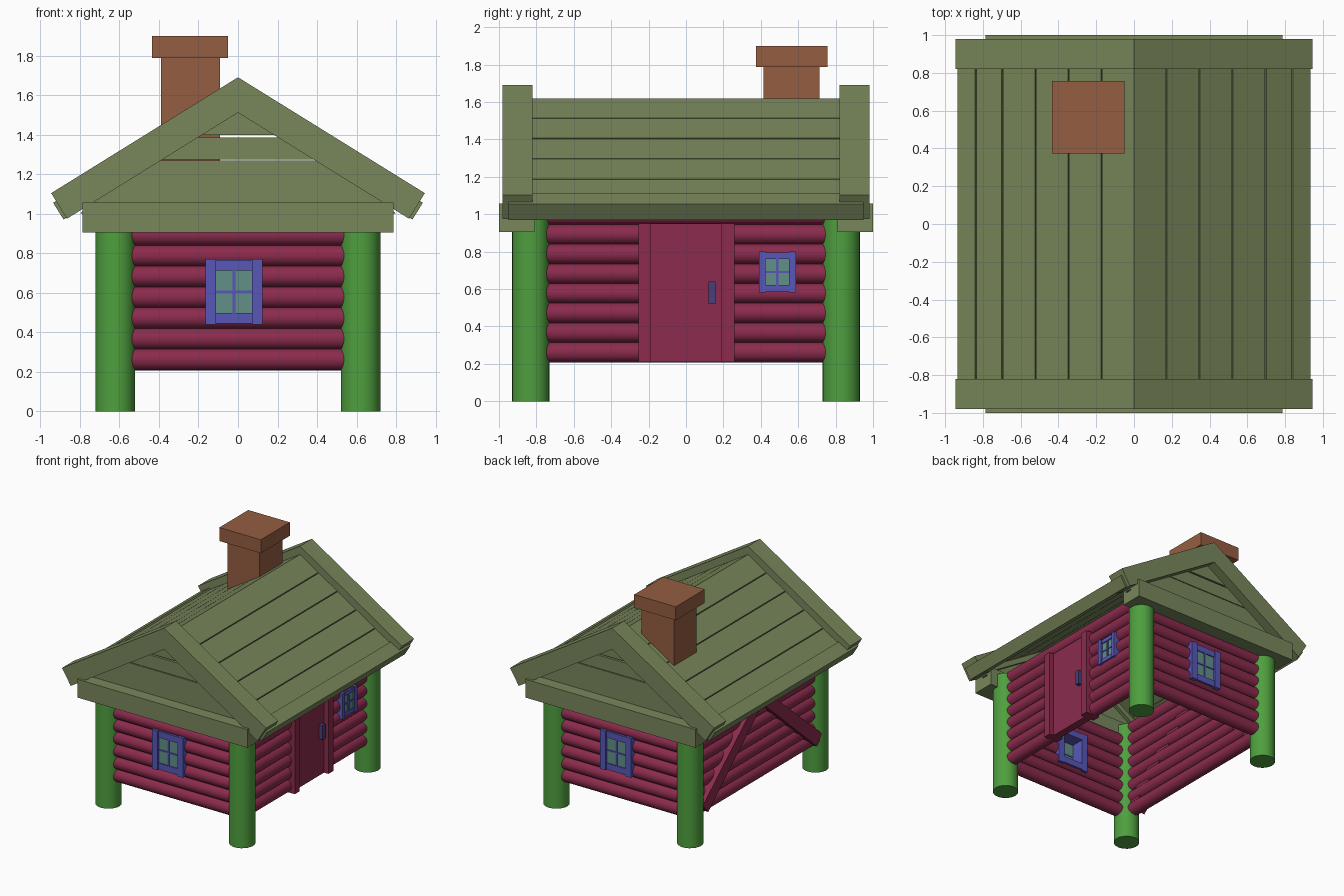
import bpy, bmesh
from math import sin, cos, tan, radians, pi
from mathutils import Matrix

if "Cube" in bpy.data.objects:
    bpy.data.objects.remove(bpy.data.objects["Cube"])


def material(name, r, g, b):
    m = bpy.data.materials.new(name)
    m.diffuse_color = [(c / 255) ** 2.2 for c in (r, g, b)] + [1]
    m.use_nodes = True
    m.node_tree.nodes["Principled BSDF"].inputs["Base Color"].default_value = m.diffuse_color
    return m


OLIVE = material("olive_wood", 120, 134, 91)
GREEN = material("green_post", 80, 158, 65)
RED = material("red_log", 138, 47, 78)
BLUE = material("blue_frame", 88, 88, 182)
NAVY = material("handle_blue", 72, 66, 122)
GLASS = material("glass", 98, 143, 134)
BRICK = material("brick", 148, 94, 68)


def finish(name, bm, mat, rot=0, smooth=False):
    """Turn a bmesh into an object, rotated about z by rot degrees."""
    bmesh.ops.recalc_face_normals(bm, faces=bm.faces)
    bm.transform(Matrix.Rotation(radians(rot), 4, 'Z'))
    me = bpy.data.meshes.new(name)
    bm.to_mesh(me)
    bm.free()
    me.materials.append(mat)
    ob = bpy.data.objects.new(name, me)
    bpy.context.collection.objects.link(ob)
    if smooth:
        for p in me.polygons:
            p.use_smooth = len(p.vertices) == 4
    return ob


def prism(name, pts, y0, y1, mat, rot=0):
    """Extrude an (x, z) outline from y0 to y1."""
    bm = bmesh.new()
    a = [bm.verts.new((x, y0, z)) for x, z in pts]
    b = [bm.verts.new((x, y1, z)) for x, z in pts]
    bm.faces.new(a)
    bm.faces.new(b[::-1])
    n = len(pts)
    for i in range(n):
        j = (i + 1) % n
        bm.faces.new((a[i], b[i], b[j], a[j]))
    return finish(name, bm, mat, rot)


def box(name, x0, x1, y0, y1, z0, z1, mat, rot=0):
    return prism(name, [(x0, z0), (x1, z0), (x1, z1), (x0, z1)], y0, y1, mat, rot)


def cylinder(name, r, length, centre, mat, along_x=False, rot=0):
    bm = bmesh.new()
    bmesh.ops.create_cone(bm, cap_ends=True, segments=24, radius1=r, radius2=r, depth=length)
    if along_x:
        bm.transform(Matrix.Rotation(pi / 2, 4, 'Y'))
    bm.transform(Matrix.Translation(centre))
    return finish(name, bm, mat, rot, True)


# Log walls: each is built facing -y at distance d, then rotated into place
def log_wall(name, half, d, rows, rot, openings=()):
    for i in range(rows):
        z = 0.2625 + 0.105 * i
        cuts = [-half]
        for u0, u1, z0, z1 in openings:
            if z0 < z - 0.04 and z + 0.04 < z1:
                cuts += [u0, u1]
        cuts.append(half)
        for a, b in zip(cuts[::2], cuts[1::2]):
            cylinder(name + "_log", 0.0545, b - a, ((a + b) / 2, -d, z), RED, True, rot)


def window(name, u0, u1, z0, z1, side, rail, d, rot):
    f, back = -d - 0.075, -d + 0.065
    for a, b in ((u0, u0 + side), (u1 - side, u1)):
        box(name + "_side", a, b, f, back, z0, z1, BLUE, rot)
    for a, b in ((z0 + 0.005, z0 + rail), (z1 - rail, z1 - 0.005)):
        box(name + "_rail", u0 + side, u1 - side, f + 0.008, back, a, b, BLUE, rot)
    uc, zc = (u0 + u1) / 2, (z0 + z1) / 2
    box(name + "_glass", u0 + side, u1 - side, -d - 0.058, -d - 0.05, z0 + rail, z1 - rail, GLASS, rot)
    box(name + "_upright_bar", uc - 0.007, uc + 0.007, -d - 0.065, -d - 0.045, z0 + rail, z1 - rail, BLUE, rot)
    box(name + "_cross_bar", u0 + side, u1 - side, -d - 0.064, -d - 0.045, zc - 0.006, zc + 0.006, BLUE, rot)


END_D, SIDE_D = 0.83, 0.62
WIN = (-0.165, 0.125, 0.44, 0.77)
SMALL = (0.39, 0.587, 0.583, 0.80)
DOOR = (-0.24, 0.24, 0.1, 0.96)
for label, rot in (("front", 0), ("back", 180)):
    log_wall(label + "_wall", 0.60, END_D, 7, rot, [WIN])
    window(label + "_window", *WIN, 0.054, 0.058, END_D, rot)
log_wall("right_wall", 0.81, SIDE_D, 8, 90, [DOOR, SMALL])
log_wall("left_wall", 0.81, SIDE_D, 8, -90)
window("side_window", *SMALL, 0.035, 0.038, SIDE_D, 90)

# Door
box("door_panel", -0.19, 0.19, -0.665, -0.60, 0.21, 0.95, RED, 90)
for a, b in ((-0.255, -0.19), (0.19, 0.26)):
    box("door_jamb", a, b, -0.705, -0.575, 0.21, 0.95, RED, 90)
box("door_handle", 0.12, 0.157, -0.70, -0.66, 0.52, 0.64, NAVY, 90)

# Diagonal braces on the left wall
for s in (-1, 1):
    prism("wall_brace", [(s * 0.79, 0.32), (s * 0.72, 0.24), (s * 0.0, 0.87), (s * 0.0, 1.0)],
          -0.71, -0.585, RED, -90)

# Corner posts
for x in (-0.62, 0.62):
    for y in (-0.83, 0.83):
        cylinder("corner_post", 0.1, 1.02, (x, y, 0.51), GREEN)

# Roof: sloped pieces measured down the slope from the ridge
A = radians(31.8)


def slope(name, ridge, t0, t1, thick, y0, y1, s):
    top = [(t * cos(A), ridge - t * sin(A)) for t in (t0, t1)]
    low = [(x - thick * sin(A), z - thick * cos(A)) for x, z in top]
    if t0 == 0:  # plumb cut at the ridge
        low[0] = (0, ridge - thick / cos(A))
    prism(name, [(s * x, z) for x, z in (top[0], top[1], low[1], low[0])], y0, y1, OLIVE)


ROWS, W, GAP = 5, 0.206, 0.007
for s in (-1, 1):
    for i in range(ROWS):
        slope("roof_plank", 1.62, i * W, (i + 1) * W - GAP, 0.05, -0.83, 0.83, s)
    slope("eave_board", 1.635, 0.99, 1.10, 0.10, -0.95, 0.95, s)
    for y0, y1 in ((-0.98, -0.82), (0.82, 0.98)):
        slope("gable_rafter", 1.69, 0, 1.112, 0.152, y0, y1, s)

# Gable ends: tie beam and horizontal boards under the rafters
for s in (-1, 1):
    box("tie_beam", -0.787, 0.787, *sorted((s * 0.81, s * 1.0)), 0.905, 1.058, OLIVE)
    for z0, z1 in ((1.0, 1.268), (1.274, 1.385), (1.397, 1.55)):
        x0, x1 = ((1.56 - z) / tan(A) for z in (z0, z1))
        x0 = min(x0, 0.80)
        prism("gable_board", [(-x0, z0), (x0, z0), (x1, z1), (-x1, z1)], s * 0.85, s * 0.90, OLIVE)

# Chimney
box("chimney_stack", -0.39, -0.09, 0.415, 0.715, 1.25, 1.80, BRICK)
box("chimney_cap", -0.435, -0.05, 0.373, 0.757, 1.787, 1.90, BRICK)
